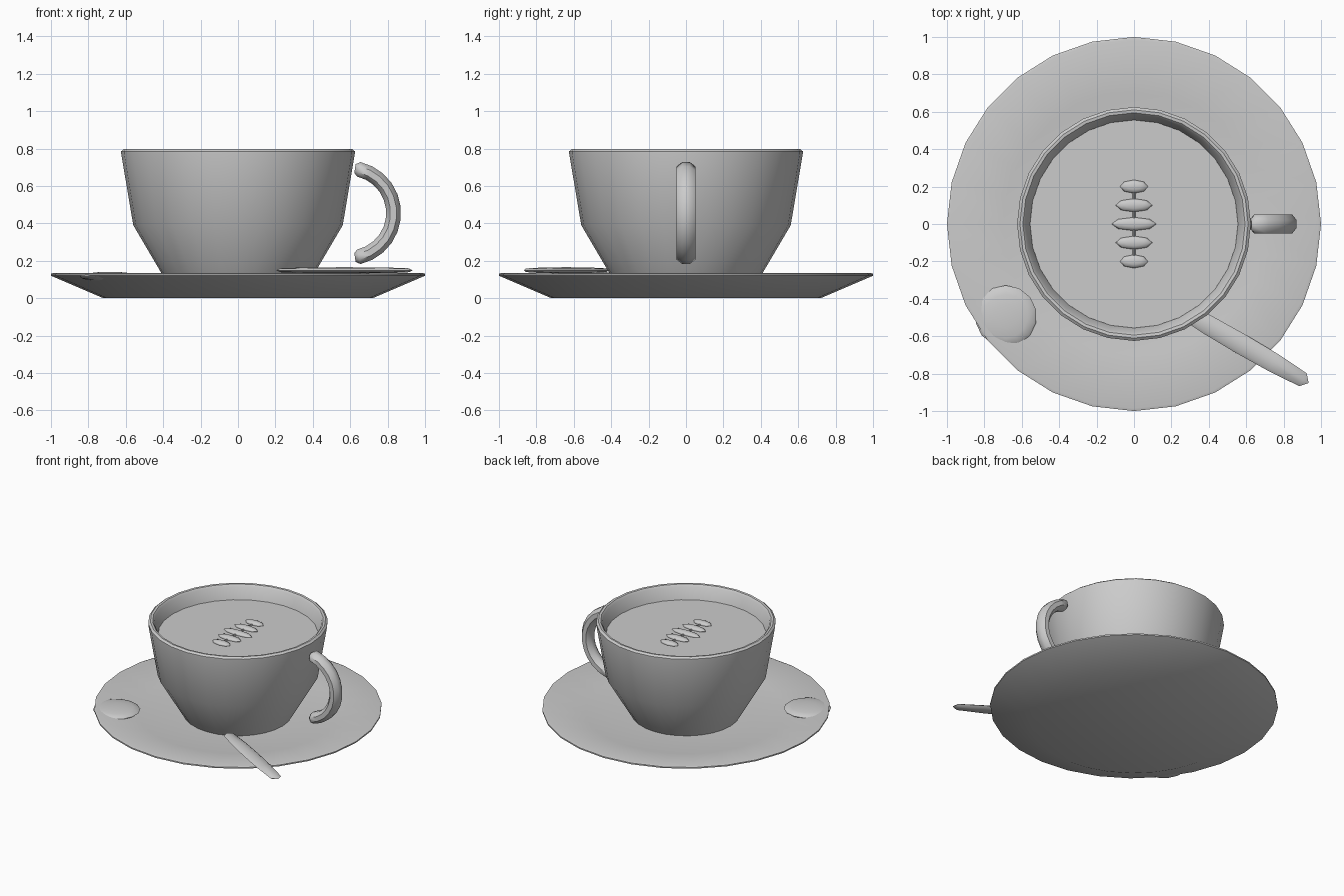
import bpy, bmesh, math
from mathutils import Matrix, Vector

if "Cube" in bpy.data.objects:
    bpy.data.objects.remove(bpy.data.objects["Cube"])

GREY = (0.6, 0.6, 0.6, 1)
mat = bpy.data.materials.new("plain grey")
mat.use_nodes = True
mat.diffuse_color = GREY
mat.node_tree.nodes["Principled BSDF"].inputs["Base Color"].default_value = GREY


def finish(name, bm, angle=35):
    bmesh.ops.remove_doubles(bm, verts=bm.verts, dist=1e-5)
    bmesh.ops.recalc_face_normals(bm, faces=bm.faces)
    mesh = bpy.data.meshes.new(name)
    bm.to_mesh(mesh)
    bm.free()
    mesh.materials.append(mat)
    obj = bpy.data.objects.new(name, mesh)
    bpy.context.collection.objects.link(obj)
    bpy.ops.object.select_all(action='DESELECT')
    obj.select_set(True)
    bpy.context.view_layer.objects.active = obj
    bpy.ops.object.shade_smooth_by_angle(angle=math.radians(angle))
    return obj


def lathe(name, profile, sides=28, matrix=Matrix(), angle=35):
    """Spin (radius, height) points around z, then place the result."""
    bm = bmesh.new()
    verts = [bm.verts.new((r, 0, z)) for r, z in profile]
    edges = [bm.edges.new(pair) for pair in zip(verts, verts[1:])]
    bmesh.ops.spin(bm, geom=verts + edges, cent=(0, 0, 0), axis=(0, 0, 1),
                   angle=math.tau, steps=sides, use_merge=True)
    bm.transform(matrix)
    return finish(name, bm, angle)


def ellipsoid(name, centre, size, sides, rings):
    bm = bmesh.new()
    bmesh.ops.create_uvsphere(bm, u_segments=sides, v_segments=rings, radius=1)
    bm.transform(Matrix.Translation(centre) @ Matrix.Diagonal((*size, 1)))
    return finish(name, bm, 60)


# Dished saucer
lathe("saucer", [(0, 0), (0.72, 0), (1, 0.12), (1, 0.13), (0.985, 0.135),
                 (0.7, 0.095), (0.4, 0.083), (0, 0.07)])

# Cup body with a rounded lip, hollow down to the drink
lathe("cup", [(0, 0.07), (0.37, 0.07), (0.41, 0.135), (0.56, 0.39), (0.625, 0.775),
              (0.625, 0.785), (0.61, 0.797), (0.594, 0.795), (0.582, 0.782),
              (0.55, 0.66), (0, 0.66)])
lathe("drink", [(0, 0.665), (0.554, 0.665), (0.556, 0.692), (0, 0.692)])

# Leaf pattern floating on the drink
for i, length in enumerate((0.075, 0.098, 0.12, 0.098, 0.075)):
    ellipsoid(f"leaf_{i + 1}", (0, 0.2 - 0.1 * i, 0.695), (length, 0.036, 0.018), 8, 6)
lathe("leaf_stem", [(0, -0.2), (0.007, -0.2), (0.007, 0.2), (0, 0.2)], 6,
      Matrix.Translation((0, 0, 0.695)) @ Matrix.Rotation(math.pi / 2, 4, 'X'))

# Cup handle: an arc of oval rings with slightly rounded ends
bm = bmesh.new()
stations = [(-82, 0.6)] + [(-77 + 14 * k, 1) for k in range(12)] + [(82, 0.6)]
rings = []
for degrees, scale in stations:
    a = math.radians(degrees)
    out = Vector((math.cos(a), 0, math.sin(a)))
    middle = Vector((0.592, 0, 0.455)) + out * 0.24
    ring = []
    for k in range(8):
        t = math.tau * (k + 0.5) / 8
        ring.append(bm.verts.new(middle + out * 0.043 * scale * math.cos(t)
                                 + Vector((0, 0.054 * scale * math.sin(t), 0))))
    rings.append(ring)
for a, b in zip(rings, rings[1:]):
    for k in range(8):
        n = (k + 1) % 8
        bm.faces.new((a[k], a[n], b[n], b[k]))
bm.faces.new(rings[0])
bm.faces.new(rings[-1])
finish("cup_handle", bm, 50)

# Spoon: long flattened handle on one side, round bowl resting on the saucer
place = (Matrix.Translation((0.57, -0.64, 0.149)) @ Matrix.Rotation(math.radians(-30), 4, 'Z')
         @ Matrix.Diagonal((1, 1, 0.3, 1)) @ Matrix.Rotation(math.pi / 2, 4, 'Y'))
lathe("spoon_handle", [(0, -0.42), (0.04, -0.385), (0.052, -0.2), (0.055, 0),
                       (0.052, 0.2), (0.04, 0.385), (0, 0.42)], 8, place, 50)
ellipsoid("spoon_bowl", (-0.685, -0.493, 0.115), (0.165, 0.165, 0.026), 14, 8)
